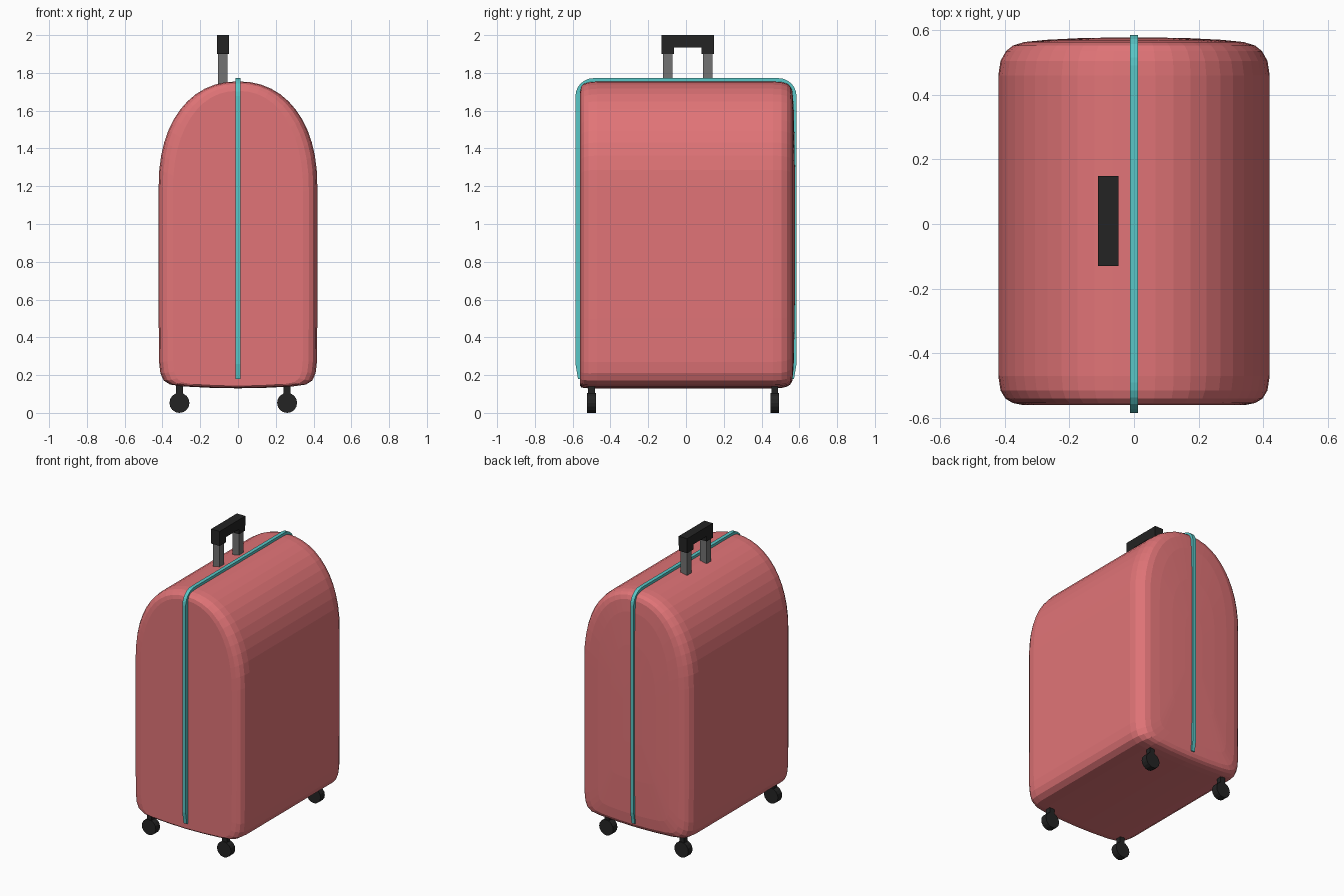
import bpy, bmesh, math

if "Cube" in bpy.data.objects:
    bpy.data.objects.remove(bpy.data.objects["Cube"])


def material(name, rgb):
    m = bpy.data.materials.new(name)
    m.diffuse_color = (*rgb, 1)
    m.use_nodes = True
    m.node_tree.nodes["Principled BSDF"].inputs["Base Color"].default_value = m.diffuse_color
    return m


RED = material("coral shell", (0.75, 0.175, 0.185))
TEAL = material("teal zip", (0.10, 0.57, 0.57))
BLACK = material("black plastic", (0.017, 0.017, 0.017))
GREY = material("post grey", (0.17, 0.17, 0.17))


def mesh_object(name, bm, mat):
    bmesh.ops.recalc_face_normals(bm, faces=bm.faces)
    mesh = bpy.data.meshes.new(name)
    bm.to_mesh(mesh)
    bm.free()
    mesh.materials.append(mat)
    ob = bpy.data.objects.new(name, mesh)
    bpy.context.collection.objects.link(ob)
    return ob


def loft(name, rings, mat):
    """Skin closed rings of points and cap both ends."""
    bm = bmesh.new()
    loops = [[bm.verts.new(p) for p in ring] for ring in rings]
    n = len(loops[0])
    for a, b in zip(loops, loops[1:]):
        for i in range(n):
            bm.faces.new((a[i], a[(i + 1) % n], b[(i + 1) % n], b[i]))
    bm.faces.new(loops[0])
    bm.faces.new(loops[-1])
    return mesh_object(name, bm, mat)


def box(name, lo, hi, mat):
    bpy.ops.mesh.primitive_cube_add(size=1, location=[(a + b) / 2 for a, b in zip(lo, hi)])
    ob = bpy.context.object
    ob.name = name
    ob.scale = [b - a for a, b in zip(lo, hi)]
    bpy.ops.object.transform_apply(location=False, rotation=False, scale=True)
    ob.data.materials.append(mat)
    return ob


# Shell: arched cross-section lofted along y with rounded rims
E = 2 / 2.2
arch = [(0.42 * math.sin(a) ** E, 1.2 + 0.555 * max(math.cos(a), 0) ** E)
        for a in (math.pi / 2 * i / 12 for i in range(13))]
half = arch + [(0.42, 0.9), (0.42, 0.5), (0.418, 0.27), (0.411, 0.21), (0.394, 0.172),
               (0.36, 0.15), (0.29, 0.14), (0.15, 0.133), (0, 0.13)]
profile = half + [(-x, z) for x, z in half[-2:0:-1]]
# each ring: y, side inset, top inset, bottom inset
sections = [(-0.56, 0.075, 0.05, 0.012), (-0.554, 0.045, 0.027, 0.005),
            (-0.54, 0.022, 0.012, 0.002), (-0.515, 0.007, 0.004, 0), (-0.47, 0, 0, 0),
            (0.46, 0, 0, 0), (0.505, 0.007, 0.003, 0.002), (0.535, 0.024, 0.011, 0.009),
            (0.552, 0.045, 0.025, 0.02), (0.563, 0.08, 0.05, 0.04), (0.570, 0.15, 0.13, 0.11),
            (0.575, 0.25, 0.35, 0.35), (0.577, 0.35, 0.6, 0.6)]
rings = []
for y, side, top, bottom in sections:
    t, b = 1.755 - top, 0.13 + bottom
    rings.append([(x * (0.42 - side) / 0.42, y, b + (z - 0.13) / 1.625 * (t - b))
                  for x, z in profile])
loft("shell", rings, RED)


# Zip: square strip running up the front, over the top and down the back
def zip_path(y, top, r, end):
    arc = [(y - r + r * math.cos(a), top - r + r * math.sin(a))
           for a in (math.pi / 2 * i / 6 for i in range(7))]
    right = [(end, 0.18), (y, 0.26)] + arc
    return right + [(-a, b) for a, b in right[::-1]]


W = 0.0125
outer = zip_path(0.585, 1.772, 0.095, 0.572)
inner = zip_path(0.55, 1.735, 0.06, 0.55)
loft("zip_strip", [[(-W, *o), (W, *o), (W, *i), (-W, *i)] for o, i in zip(outer, inner)], TEAL)

# Pull handle: two grey posts under a black grip with short end sockets
box("handle_grip", (-0.112, -0.13, 1.935), (-0.048, 0.148, 2.0), BLACK)
for side, y in (("front", -0.097), ("back", 0.114)):
    box(f"handle_post_{side}", (-0.105, y - 0.025, 1.70), (-0.055, y + 0.025, 1.92), GREY)
    box(f"handle_socket_{side}", (-0.112, y - 0.033, 1.90), (-0.048, y + 0.033, 1.94), BLACK)

# Wheels on short stems
for ys, y in (("front", -0.50), ("back", 0.47)):
    for xs, x in (("left", -0.31), ("right", 0.26)):
        box(f"wheel_stem_{ys}_{xs}", (x - 0.018, y - 0.018, 0.08),
            (x + 0.018, y + 0.018, 0.155), BLACK)
        bpy.ops.mesh.primitive_cylinder_add(vertices=16, radius=0.053, depth=0.046,
                                            location=(x, y, 0.053), rotation=(math.pi / 2, 0, 0))
        wheel = bpy.context.object
        wheel.name = f"wheel_{ys}_{xs}"
        wheel.data.materials.append(BLACK)
